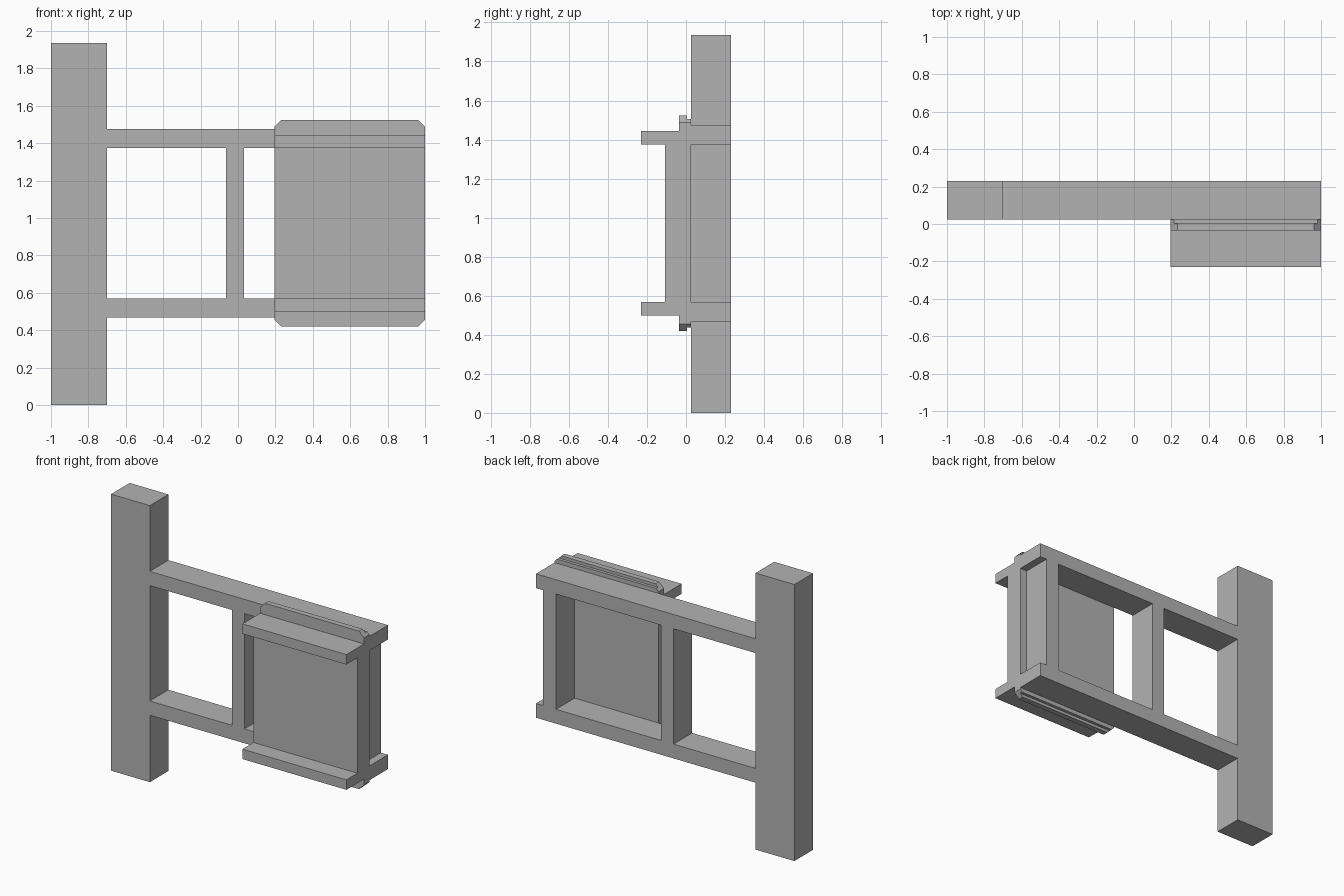
import bpy
import bmesh

default = bpy.data.objects.get("Cube")
if default:
    bpy.data.objects.remove(default, do_unlink=True)

grey = bpy.data.materials.new("plain_grey")
grey.use_nodes = True
GREY = (0.45, 0.45, 0.45, 1)
grey.diffuse_color = GREY
grey.node_tree.nodes["Principled BSDF"].inputs["Base Color"].default_value = GREY


def prism(name, outline, y0, y1):
    """Extrude an (x, z) outline from y0 back to y1."""
    bm = bmesh.new()
    face = bm.faces.new([bm.verts.new((x, y0, z)) for x, z in outline])
    grown = bmesh.ops.extrude_face_region(bm, geom=[face])["geom"]
    for v in grown:
        if isinstance(v, bmesh.types.BMVert):
            v.co.y = y1
    bmesh.ops.recalc_face_normals(bm, faces=bm.faces)
    mesh = bpy.data.meshes.new(name)
    bm.to_mesh(mesh)
    bm.free()
    mesh.materials.append(grey)
    obj = bpy.data.objects.new(name, mesh)
    bpy.context.collection.objects.link(obj)
    return obj


def box(name, x, y, z):
    outline = [(x[0], z[0]), (x[1], z[0]), (x[1], z[1]), (x[0], z[1])]
    return prism(name, outline, *y)


def clipped_plate(name, x, y, z, c):
    """Upright plate with its four corners cut at 45 degrees."""
    (a, b), (lo, hi) = x, z
    outline = [(a + c, lo), (b - c, lo), (b, lo + c), (b, hi - c),
               (b - c, hi), (a + c, hi), (a, hi - c), (a, lo + c)]
    return prism(name, outline, *y)


FRAME_Y = (0.025, 0.23)
PANEL_X = (0.195, 1.0)
MID_Z = 0.9715

# Tall post and the frame attached to it
box("post", (-1.0, -0.7), FRAME_Y, (0, 1.935))
box("middle_stile", (-0.065, 0.032), FRAME_Y, (0.568, 1.375))
box("end_stile", (0.845, 0.945), FRAME_Y, (0.568, 1.375))

# Rails and front ledges, mirrored about the middle height
for side, s in (("lower", -1), ("upper", 1)):
    rail = sorted((MID_Z + s * 0.4035, MID_Z + s * 0.5035))
    ledge = sorted((MID_Z + s * 0.4035, MID_Z + s * 0.473))
    box(side + "_rail", (-0.7, 1.0), FRAME_Y, rail)
    box(side + "_ledge", PANEL_X, (-0.23, -0.035), ledge)

# Panel body with its stepped, clipped backing plates
box("panel", PANEL_X, (-0.108, -0.035), (MID_Z - 0.4035, MID_Z + 0.4035))
clipped_plate("front_plate", PANEL_X, (-0.035, 0.004),
              (MID_Z - 0.553, MID_Z + 0.553), 0.038)
clipped_plate("rear_plate", PANEL_X, (0.004, 0.025),
              (MID_Z - 0.533, MID_Z + 0.533), 0.018)
